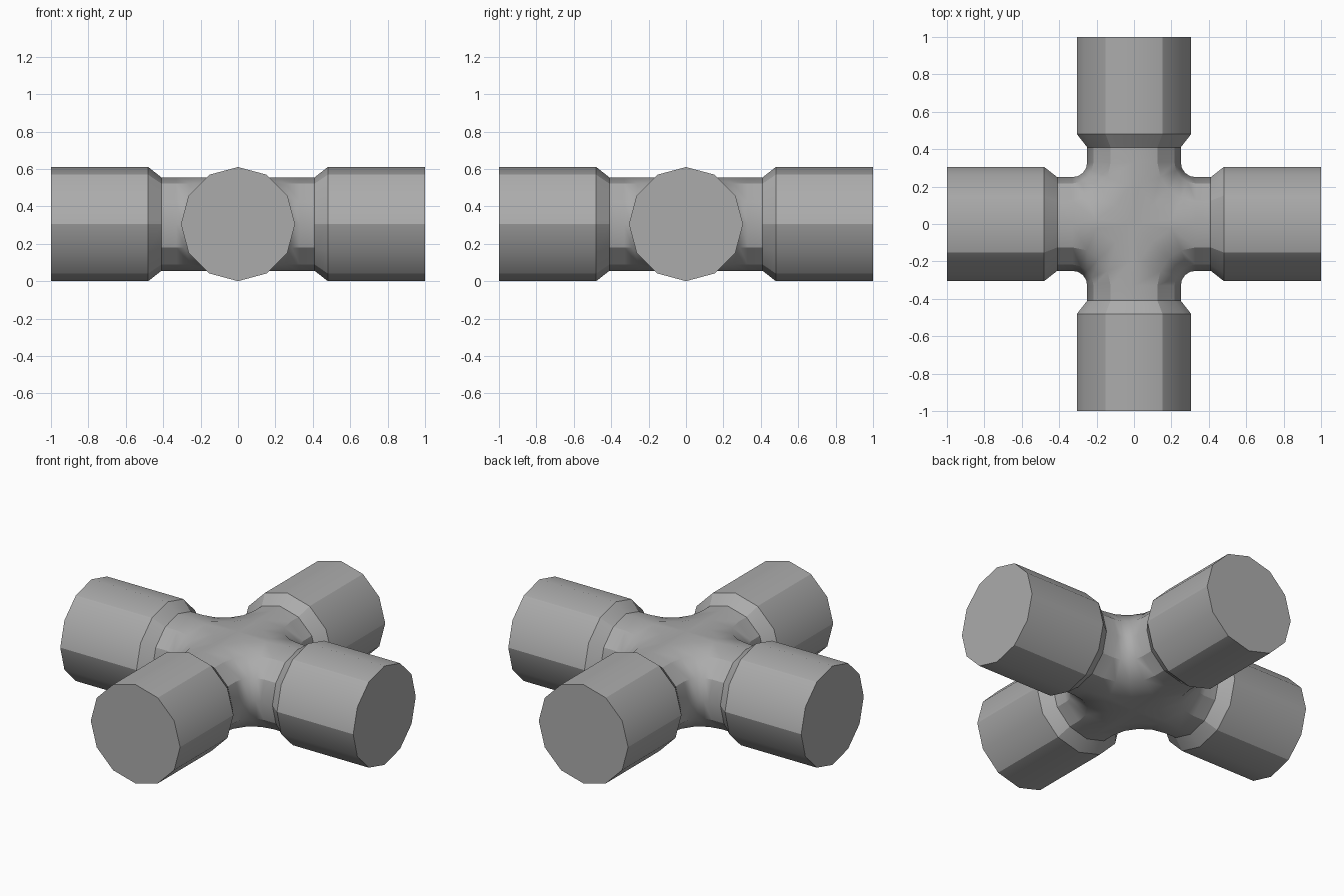
import bpy
import bmesh
from math import sin, cos, pi, radians
from mathutils import Matrix, Vector

if "Cube" in bpy.data.objects:
    bpy.data.objects.remove(bpy.data.objects["Cube"])

SIDES = 12
CUP_R, SHAFT_R = 0.305, 0.25
MID = CUP_R                    # height of the arm axes
FILLET_END, NECK, SHOULDER, TIP = 0.33, 0.41, 0.48, 1.0
ARC = 4                        # fillet segments

steel = bpy.data.materials.new("steel_grey")
steel.use_nodes = True
GREY = (0.41, 0.41, 0.41, 1)
steel.diffuse_color = GREY
steel.node_tree.nodes["Principled BSDF"].inputs["Base Color"].default_value = GREY


def finish(bm, name):
    for f in bm.faces:
        f.smooth = True
    mesh = bpy.data.meshes.new(name)
    bm.to_mesh(mesh)
    bm.free()
    mesh.materials.append(steel)
    obj = bpy.data.objects.new(name, mesh)
    bpy.context.collection.objects.link(obj)
    return obj


def level(k):
    """Outline of one quarter of the body at ring step k."""
    a = 2 * pi * k / SIDES
    w, z = SHAFT_R * sin(a), MID + SHAFT_R * cos(a)
    rho = FILLET_END - w
    pts = [(NECK, w, z)]
    for i in range(ARC + 1):
        t = pi / 2 * i / ARC
        pts.append((FILLET_END - rho * sin(t), FILLET_END - rho * cos(t), z))
    return pts + [(w, NECK, z)]


# Cross body: four filleted quarters
bm = bmesh.new()
half = SIDES // 2
for q in range(4):
    turn = Matrix.Rotation(q * pi / 2, 3, 'Z')
    rows = [[bm.verts.new(turn @ Vector(p)) for p in level(k)]
            for k in range(half + 1)]
    for k in range(half):
        for i in range(ARC + 2):
            bm.faces.new((rows[k][i], rows[k + 1][i],
                          rows[k + 1][i + 1], rows[k][i + 1]))
        # Crisp facet edges along the straight shafts
        if k % 3:
            for i in (0, 1, ARC, ARC + 1):
                bm.edges.get((rows[k][i], rows[k][i + 1])).smooth = False
    # Level webs across the centre, above and below
    for row in (rows[0], rows[-1]):
        hub = bm.verts.new((0, 0, row[0].co.z))
        for i in range(1, ARC + 1):
            bm.faces.new((hub, row[i], row[i + 1]))
bmesh.ops.remove_doubles(bm, verts=bm.verts, dist=0.0001)
bmesh.ops.recalc_face_normals(bm, faces=bm.faces)
finish(bm, "cross_body")


# Bearing cups: tapered shoulder, twelve-sided barrel and flat end
def cup(name, angle):
    bm = bmesh.new()
    rings = []
    for x, r in ((NECK, SHAFT_R), (SHOULDER, CUP_R), (TIP, CUP_R)):
        rings.append([bm.verts.new((x, r * sin(2 * pi * k / SIDES),
                                    MID + r * cos(2 * pi * k / SIDES)))
                      for k in range(SIDES)])
    for a, b in zip(rings, rings[1:]):
        for k in range(SIDES):
            n = (k + 1) % SIDES
            bm.faces.new((a[k], a[n], b[n], b[k]))
        for k in range(1, SIDES, 2):
            bm.edges.get((a[k], b[k])).smooth = False
    bm.faces.new(rings[-1])
    for ring in rings:
        for k in range(SIDES):
            bm.edges.get((ring[k - 1], ring[k])).smooth = False
    bmesh.ops.recalc_face_normals(bm, faces=bm.faces)
    finish(bm, name).rotation_euler.z = radians(angle)


for name, angle in (("left_cup", 0), ("back_cup", 90),
                    ("right_cup", 180), ("front_cup", 270)):
    cup(name, angle)
